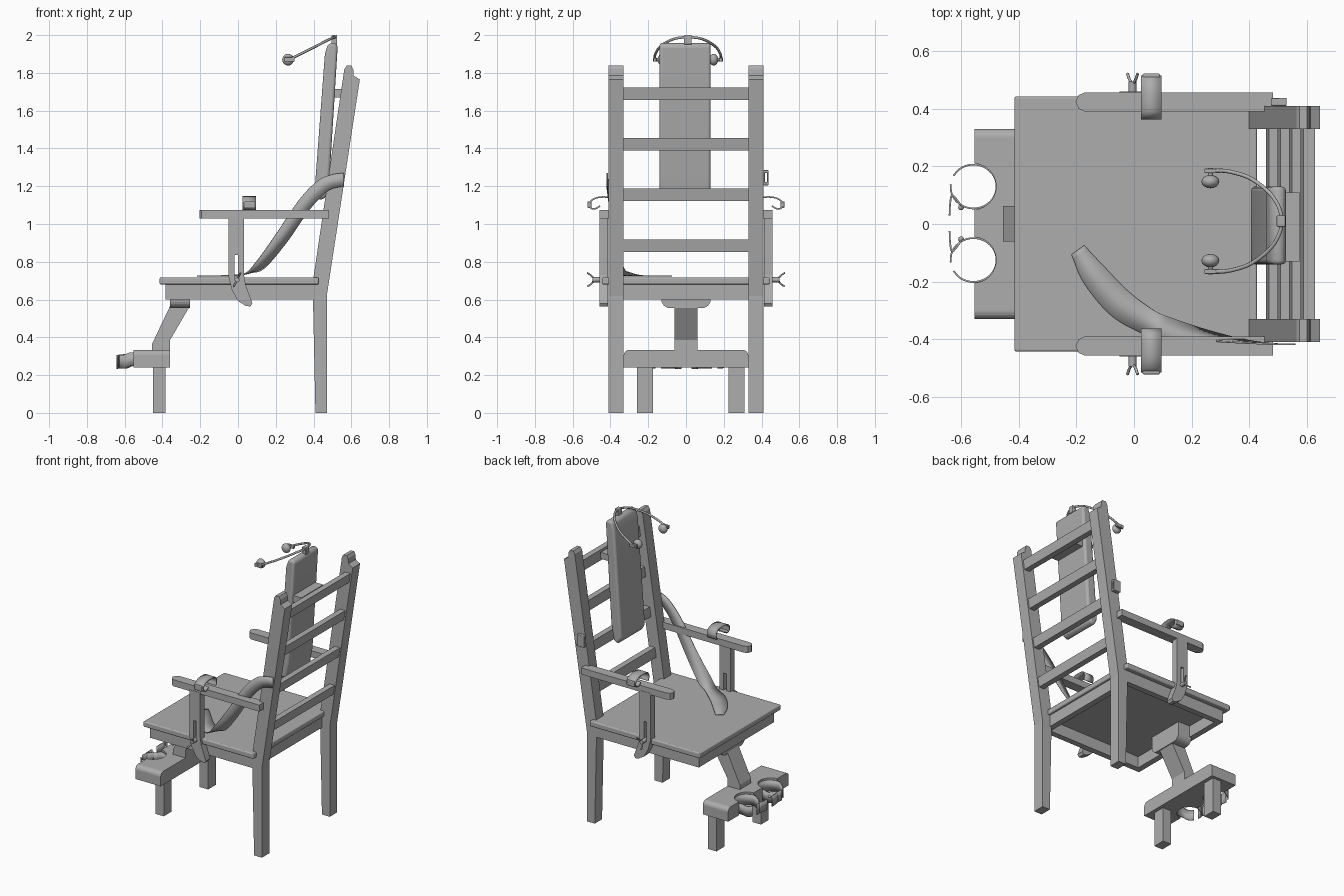
import bpy, bmesh, math
from mathutils import Vector

cube = bpy.data.objects.get("Cube")
if cube:
    bpy.data.objects.remove(cube, do_unlink=True)

GREY = (0.42, 0.42, 0.42, 1)
grey = bpy.data.materials.new("plain_grey")
grey.use_nodes = True
grey.diffuse_color = GREY
grey.node_tree.nodes["Principled BSDF"].inputs["Base Color"].default_value = GREY


def activate(ob):
    bpy.ops.object.select_all(action='DESELECT')
    ob.select_set(True)
    bpy.context.view_layer.objects.active = ob


def finish(name, bm, bevel=0, smooth=False, thick=0):
    bmesh.ops.recalc_face_normals(bm, faces=bm.faces[:])
    me = bpy.data.meshes.new(name)
    bm.to_mesh(me)
    bm.free()
    me.materials.append(grey)
    ob = bpy.data.objects.new(name, me)
    bpy.context.collection.objects.link(ob)
    if thick:
        ob.modifiers.new("thickness", 'SOLIDIFY').thickness = thick
        ob.modifiers["thickness"].offset = 0
    if bevel:
        mod = ob.modifiers.new("bevel", 'BEVEL')
        mod.width, mod.segments = bevel, 3
    if smooth:
        activate(ob)
        bpy.ops.object.shade_smooth_by_angle(angle=math.radians(35))
    return ob


def box(name, x, y, z, **kw):
    return prism(name, [(x[0], z[0]), (x[1], z[0]), (x[1], z[1]), (x[0], z[1])], y, 'Y', **kw)


def prism(name, profile, span, axis, **kw):
    """Extrude a closed outline: X takes (y, z), Y takes (x, z), Z takes (x, y)."""
    place = {'X': lambda a, b, t: (t, a, b), 'Y': lambda a, b, t: (a, t, b),
             'Z': lambda a, b, t: (a, b, t)}[axis]
    bm = bmesh.new()
    low, high = [[bm.verts.new(place(a, b, t)) for a, b in profile] for t in span]
    bm.faces.new(low)
    bm.faces.new(high)
    n = len(profile)
    for i in range(n):
        j = (i + 1) % n
        bm.faces.new((low[i], low[j], high[j], high[i]))
    return finish(name, bm, **kw)


def spline(points, steps=6):
    """Smooth path through the given points."""
    p = [Vector(q) for q in points]
    p = [2 * p[0] - p[1]] + p + [2 * p[-1] - p[-2]]
    out = []
    for i in range(1, len(p) - 2):
        a, b, c, d = p[i - 1:i + 3]
        for k in range(steps):
            t = k / steps
            out.append((2 * b + (c - a) * t + (2 * a - 5 * b + 4 * c - d) * t * t
                        + (3 * b - a - 3 * c + d) * t ** 3) / 2)
    return out + [p[-2]]


def ribbon(name, points, sides, thick=0.006):
    """Flat band along a path; sides are half-width vectors, one each or one for all."""
    path = spline(points)
    side = spline(sides) if len(sides) > 1 else [Vector(sides[0])] * len(path)
    bm = bmesh.new()
    rows = [(bm.verts.new(p - s), bm.verts.new(p + s)) for p, s in zip(path, side)]
    for a, b in zip(rows, rows[1:]):
        bm.faces.new((a[0], a[1], b[1], b[0]))
    return finish(name, bm, thick=thick, smooth=True)


def tube(name, points, radius):
    cu = bpy.data.curves.new(name, 'CURVE')
    cu.dimensions, cu.bevel_depth, cu.bevel_resolution = '3D', radius, 2
    cu.use_fill_caps = True
    path = spline(points)
    sp = cu.splines.new('POLY')
    sp.points.add(len(path) - 1)
    for pt, co in zip(sp.points, path):
        pt.co = (*co, 1)
    cu.materials.append(grey)
    ob = bpy.data.objects.new(name, cu)
    bpy.context.collection.objects.link(ob)
    activate(ob)
    bpy.ops.object.convert(target='MESH')
    bpy.ops.object.shade_smooth_by_angle(angle=math.radians(50))


def ball(name, centre, radius, squash=(1, 1, 1)):
    bm = bmesh.new()
    bmesh.ops.create_uvsphere(bm, u_segments=16, v_segments=10, radius=radius)
    bmesh.ops.scale(bm, vec=squash, verts=bm.verts)
    bmesh.ops.translate(bm, vec=centre, verts=bm.verts)
    finish(name, bm, smooth=True)


def cut(ob, cutter):
    mod = ob.modifiers.new("cut", 'BOOLEAN')
    mod.operation, mod.solver, mod.object = 'DIFFERENCE', 'EXACT', cutter
    activate(ob)
    bpy.ops.object.modifier_apply(modifier="cut")
    bpy.data.objects.remove(cutter, do_unlink=True)


def circle(cx, cy, r, n=24):
    return [(cx + r * math.cos(i * math.tau / n), cy + r * math.sin(i * math.tau / n)) for i in range(n)]


def rounded_bottom(half, z0, z1, r, flip=False):
    """Symmetric y-z outline with two rounded corners at the bottom (or top if flipped)."""
    arc = [(half - r + r * math.sin(a), r - r * math.cos(a)) for a in (i * math.pi / 12 for i in range(7))]
    h = z1 - z0
    pts = arc + [(half, h), (-half, h)] + [(-y, z) for y, z in reversed(arc)]
    return [(y, z1 - z if flip else z0 + z) for y, z in pts]


# Seat and its hollow apron
box("seat", (-0.415, 0.427), (-0.443, 0.443), (0.68, 0.718), bevel=0.008)
apron = box("seat_apron", (-0.385, 0.41), (-0.41, 0.41), (0.6, 0.685))
cut(apron, box("apron_cutter", (-0.345, 0.37), (-0.37, 0.37), (0.5, 0.679)))

# Back posts with a notched, rounded top
post = [(0.41, 0), (0.47, 0), (0.47, 0.62), (0.645, 1.765), (0.613, 1.785), (0.61, 1.82), (0.6, 1.838),
        (0.575, 1.838), (0.563, 1.82), (0.397, 0.7), (0.397, 0.6)]
for s, tag in ((-1, "right"), (1, "left")):
    prism("back_post_" + tag, post, (s * 0.33, s * 0.41), 'Y')

# Ladder slats follow the lean of the posts
for i, z in enumerate((0.853, 1.123, 1.39, 1.657)):
    x = 0.435 + (z - 0.7) * 0.149
    lean = 0.01
    prism(f"back_slat_{i + 1}", [(x, z), (x + 0.04, z), (x + 0.04 + lean, z + 0.065), (x + lean, z + 0.065)],
          (-0.34, 0.34), 'Y')

# Padded back cushion and its mounting block
prism("back_cushion", [(0.405, 1.17), (0.43, 1.125), (0.465, 1.14), (0.485, 1.25), (0.528, 1.945),
                       (0.505, 1.962), (0.475, 1.95), (0.46, 1.9), (0.415, 1.3)], (-0.14, 0.13), 'Y',
      bevel=0.02, smooth=True)
box("cushion_mount", (0.48, 0.575), (-0.13, 0.11), (1.67, 1.715))

# Head clamp: bent rod with a pad at each end
rod = [(0.27, 0.175, 1.87), (0.33, 0.172, 1.9), (0.41, 0.145, 1.94), (0.485, 0.08, 1.978)]
tube("head_rod", [(x, y + 0.01, z) for x, y, z in rod] + [(0.513, 0.01, 1.989)]
     + [(x, 0.01 - y, z) for x, y, z in reversed(rod)], 0.007)
box("rod_clamp", (0.495, 0.525), (-0.01, 0.03), (1.95, 2.0), bevel=0.004)
for s, tag in ((-1, "right"), (1, "left")):
    tube("pad_stem_" + tag, [(0.265, 0.01 + s * 0.185, 1.87), (0.265, 0.01 + s * 0.14, 1.87)], 0.009)
    ball("head_pad_" + tag, (0.265, 0.01 + s * 0.137, 1.87), 0.031, (1, 0.75, 1))
    box("pad_joint_" + tag, (0.245, 0.3), (0.01 + s * 0.167, 0.01 + s * 0.183), (1.86, 1.883), bevel=0.003)

# Arms: rest, slotted support, wing nut and cuff on each side
support = [(-0.05, 1.04), (-0.05, 0.72), (-0.032, 0.65), (0, 0.592), (0.04, 0.567), (0.065, 0.563),
           (0.076, 0.58), (0.06, 0.625), (0.04, 0.68), (0.032, 0.73), (0.032, 1.04)]
rest = [(0.483, 0.39), (0.483, 0.457), (-0.17, 0.457), (-0.192, 0.447), (-0.203, 0.424), (-0.192, 0.4), (-0.17, 0.39)]
cuff = [(0.375, 1.075), (0.367, 1.105), (0.385, 1.135), (0.43, 1.143), (0.475, 1.138), (0.507, 1.118),
        (0.51, 1.09), (0.485, 1.08), (0.455, 1.095)]
for s, tag in ((-1, "right"), (1, "left")):
    prism("armrest_" + tag, [(x, s * y) for x, y in rest], (1.03, 1.075), 'Z')
    arm = prism("arm_support_" + tag, support, (s * 0.412, s * 0.459), 'Y')
    cut(arm, box("slot_cutter", (-0.019, 0.001), (s * 0.3, s * 0.6), (0.7, 0.835)))
    tube("wing_nut_bolt_" + tag, [(-0.005, s * 0.43, 0.705), (-0.005, s * 0.495, 0.705)], 0.014)
    for d in (-1, 1):
        tube("wing_nut_blade", [(-0.005, s * 0.485, 0.705), (-0.005 + d * 0.01, s * 0.5, 0.705 + d * 0.02),
                                (-0.005 + d * 0.018, s * 0.522, 0.705 + d * 0.036)], 0.005)
    ribbon("arm_cuff_" + tag, [(0.06, s * y, z) for y, z in cuff], [(0.035, 0, 0)], 0.008)
    box("cuff_buckle_" + tag, (0.03, 0.09), (s * 0.5, s * 0.522), (1.085, 1.12), bevel=0.005)

# Strap lying on the seat, rising and twisting to the back post
ribbon("seat_strap",
       [(-0.195, -0.09, 0.724), (-0.14, -0.175, 0.725), (-0.05, -0.275, 0.726), (0.05, -0.34, 0.738),
        (0.12, -0.365, 0.785), (0.23, -0.385, 0.925), (0.35, -0.405, 1.1), (0.44, -0.414, 1.195),
        (0.5, -0.417, 1.225), (0.56, -0.417, 1.235)],
       [(0.022, 0.016, 0), (0.034, 0.03, 0), (0.03, 0.042, 0), (0.02, 0.04, 0.005), (0.02, 0.035, -0.018),
        (0.028, 0.015, -0.022), (0.028, 0.004, -0.026), (0.02, 0, -0.033), (0.006, 0, -0.036), (0, 0, -0.036)])

# Strap buckle frame on the left post
buckle = box("strap_buckle", (0.475, 0.53), (0.41, 0.437), (1.205, 1.285), bevel=0.004)
cut(buckle, box("buckle_cutter", (0.4, 0.6), (0.418, 0.429), (1.22, 1.27)))

# Footrest: bracket, slanted stem, notched board and two legs
prism("stem_bracket", rounded_bottom(0.13, 0.555, 0.682, 0.045), (-0.36, -0.255), 'X')
prism("footrest_stem", [(-0.455, 0.325), (-0.455, 0.365), (-0.36, 0.565), (-0.255, 0.565), (-0.36, 0.385),
                        (-0.36, 0.325)], (-0.06, 0.062), 'Y')
board = prism("foot_board", rounded_bottom(0.33, 0.24, 0.333, 0.03, flip=True), (-0.553, -0.36), 'X')
for y in (-0.125, 0.13):
    cut(board, prism("notch_cutter", circle(-0.558, y, 0.08), (0.1, 0.5), 'Z'))
for tag, y in (("right", (-0.26, -0.175)), ("left", (0.225, 0.31))):
    box("foot_leg_" + tag, (-0.45, -0.385), y, (0, 0.25))

# Ankle cuffs: open bands sitting in the notches, each with a loose tail
for s, y, tag in ((-1, -0.125, "right"), (1, 0.13, "left")):
    band = []
    for i in range(15):
        a = math.radians(150 - i * 24)
        band.append((-0.557 + 0.08 * math.cos(a), y + s * 0.076 * math.sin(a), 0.283 - 0.012 * (math.cos(a) < -0.3)))
    ribbon("ankle_cuff_" + tag, band, [(0, 0, 0.036)])
    ribbon("ankle_strap_" + tag, [(-0.6, y - s * 0.065, 0.275), (-0.63, y - s * 0.03, 0.272),
                                  (-0.638, y - s * 0.06, 0.27), (-0.64, y - s * 0.1, 0.268)], [(0, 0, 0.036)])
    ball("ankle_rivet_" + tag, (-0.6, y - s * 0.072, 0.28), 0.01)
